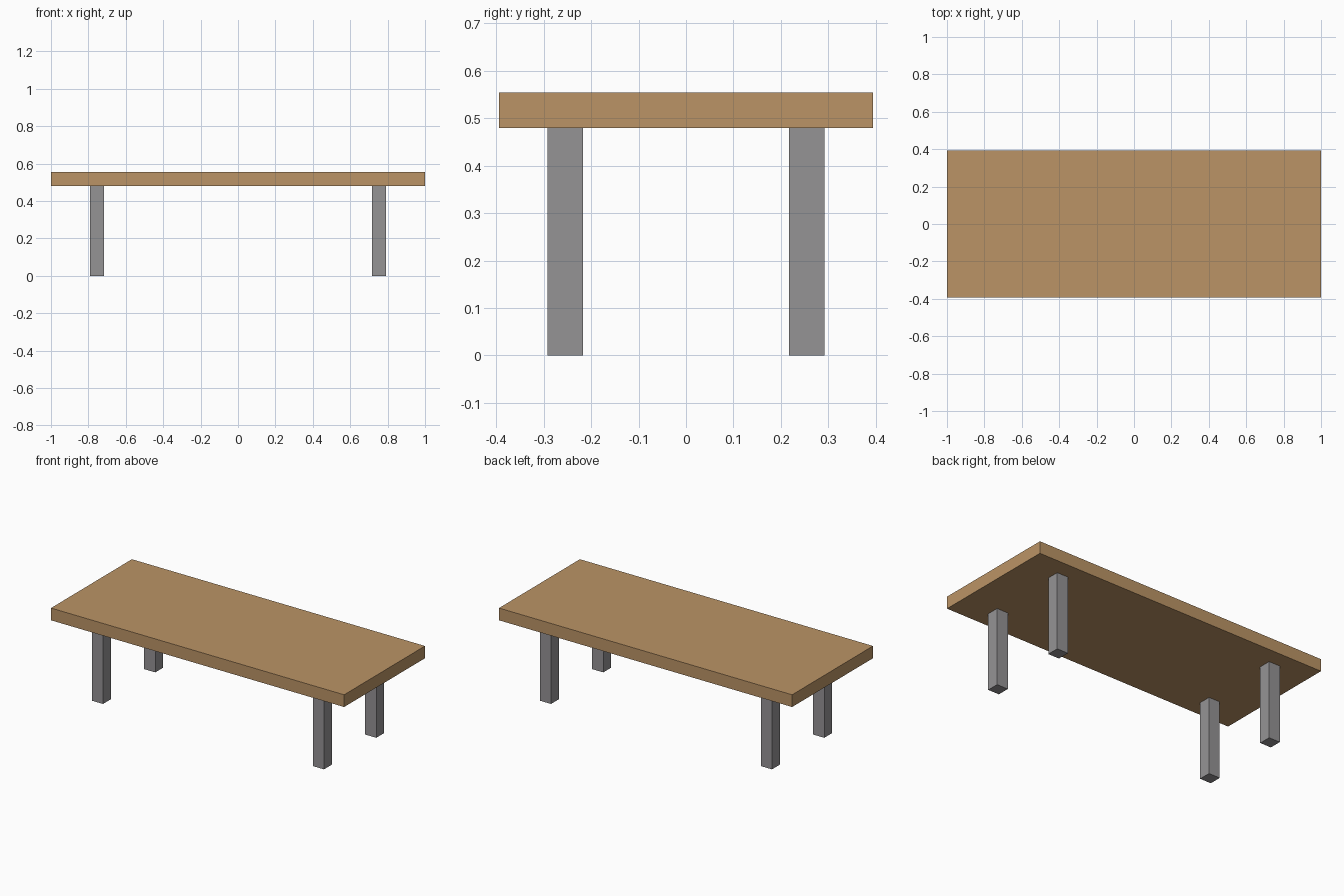
import bpy

if "Cube" in bpy.data.objects:
    bpy.data.objects.remove(bpy.data.objects["Cube"])


def material(name, color):
    mat = bpy.data.materials.new(name)
    mat.diffuse_color = (*color, 1.0)
    mat.use_nodes = True
    mat.node_tree.nodes["Principled BSDF"].inputs["Base Color"].default_value = mat.diffuse_color
    return mat


def box(name, center, size, mat):
    bpy.ops.mesh.primitive_cube_add(size=1, location=center)
    obj = bpy.context.object
    obj.name = name
    obj.scale = size
    bpy.ops.object.transform_apply(location=False, rotation=False, scale=True)
    obj.data.materials.append(mat)
    return obj


wood = material("light wood", (0.497, 0.296, 0.133))
metal = material("grey metal", (0.300, 0.292, 0.300))

LEG_HEIGHT = 0.479
THICKNESS = 0.0755

# Table top slab
box("table_top", (0, 0, LEG_HEIGHT + THICKNESS / 2), (2.0, 0.788, THICKNESS), wood)

# Four square legs, set in from the corners
for side, sx in (("left", -1), ("right", 1)):
    for end, sy in (("front", -1), ("back", 1)):
        box(f"{end}_{side}_leg", (sx * 0.754, sy * 0.2548, LEG_HEIGHT / 2),
            (0.0755, 0.0755, LEG_HEIGHT), metal)
